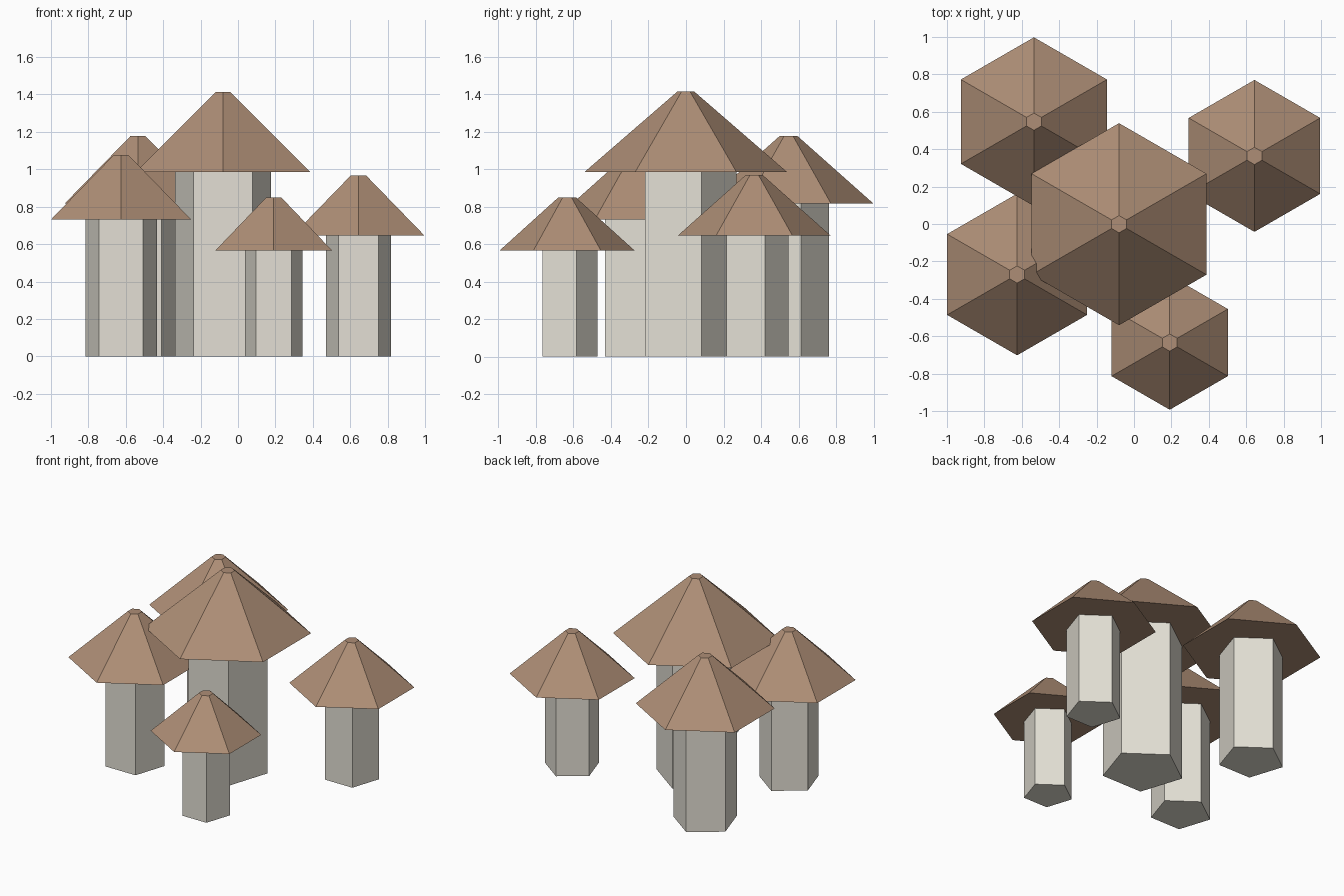
import bpy
import bmesh
from math import sin, cos, tau

if "Cube" in bpy.data.objects:
    bpy.data.objects.remove(bpy.data.objects["Cube"])


def material(name, color):
    mat = bpy.data.materials.new(name)
    mat.diffuse_color = (*color, 1.0)
    mat.use_nodes = True
    mat.node_tree.nodes["Principled BSDF"].inputs["Base Color"].default_value = mat.diffuse_color
    return mat


def prism(name, sides, x, y, z0, z1, r0, r1, mat):
    """Closed, flat-shaded prism or frustum with one corner pointing to +y."""
    bm = bmesh.new()
    rings = []
    for z, r in ((z0, r0), (z1, r1)):
        rings.append([bm.verts.new((-r * sin(tau * i / sides), r * cos(tau * i / sides), z))
                      for i in range(sides)])
    low, high = rings
    for i in range(sides):
        j = (i + 1) % sides
        bm.faces.new((low[i], low[j], high[j], high[i]))
    bm.faces.new(low[::-1])
    bm.faces.new(high)
    bmesh.ops.recalc_face_normals(bm, faces=bm.faces)
    mesh = bpy.data.meshes.new(name)
    bm.to_mesh(mesh)
    bm.free()
    mesh.materials.append(mat)
    obj = bpy.data.objects.new(name, mesh)
    obj.location = (x, y, 0)
    bpy.context.collection.objects.link(obj)
    return obj


cap_mat = material("brown_cap", (0.42, 0.27, 0.18))
stem_mat = material("cream_stem", (0.77, 0.74, 0.66))

# name, x, y, stem radius, cap radius, cap base height, cap top height
mushrooms = [
    ("center", -0.08, -0.001, 0.270, 0.540, 0.985, 1.413),
    ("front_left", -0.625, -0.27, 0.201, 0.432, 0.732, 1.076),
    ("back_left", -0.535, 0.547, 0.216, 0.451, 0.818, 1.178),
    ("right", 0.644, 0.364, 0.183, 0.406, 0.647, 0.968),
    ("front", 0.191, -0.634, 0.162, 0.359, 0.567, 0.850),
]

for name, x, y, stem_r, cap_r, base, top in mushrooms:
    # five-sided stem, tucked slightly into the cap
    prism(name + "_stem", 5, x, y, 0.0, base + 0.01, stem_r, stem_r, stem_mat)
    # six-sided cap with a small flat tip
    prism(name + "_cap", 6, x, y, base, top, cap_r, 0.046, cap_mat)
